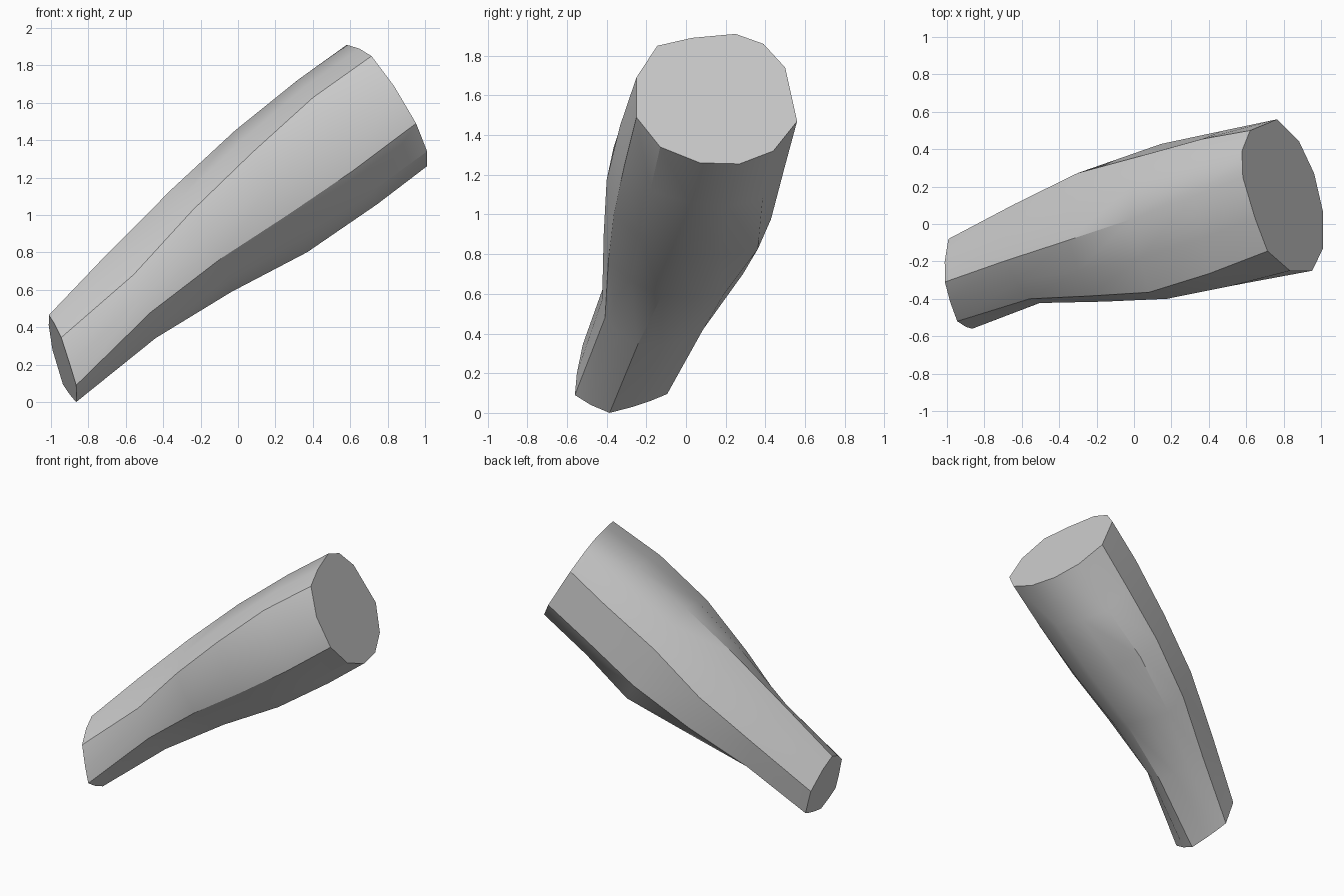
import bpy
import bmesh
import math
from mathutils import Vector

if "Cube" in bpy.data.objects:
    bpy.data.objects.remove(bpy.data.objects["Cube"], do_unlink=True)

SIDES = 12
STATIONS = 6

# Outlines of the two end cuts as (y, z) points, starting at the top edge
narrow_outline = [(-.31, .465), (-.2, .41), (-.08, .28), (-.095, .095),
                  (-.18, .06), (-.27, .03), (-.385, 0), (-.48, .04),
                  (-.56, .09), (-.55, .2), (-.52, .345), (-.42, .42)]
wide_outline = [(.25, 1.91), (.39, 1.86), (.5, 1.74), (.56, 1.47),
                (.44, 1.32), (.27, 1.255), (.07, 1.26), (-.13, 1.34),
                (-.25, 1.49), (-.25, 1.69), (-.145, 1.85), (.03, 1.89)]

# Bulge away from a straight taper, for every second edge line,
# at each of the four inner stations
bulge = [
    [(0, 0, .045), (.025, 0, .1), (.04, 0, .12), (.055, .01, .1)],
    [(.03, .07, .05), (.045, .12, .08), (.04, .09, .1), (.065, .07, .09)],
    [(.02, .03, .05), (.03, .12, .03), (.08, .17, .01), (.04, .07, .01)],
    [(.05, .05, .09), (.08, .08, .085), (.11, .07, .045), (.11, .04, .05)],
    [(.035, .09, .11), (.05, .045, .12), (.04, .01, .07), (.03, 0, .03)],
    [(.055, .045, .035), (.04, -.015, .08), (.03, -.07, .09), (.02, -.045, .08)],
]


def tilted_ring(outline, offset, slope_y, slope_z):
    """Lay a (y, z) outline on a tilted cutting plane."""
    return [Vector((offset + slope_y * y + slope_z * z, y, z)) for y, z in outline]


def bulge_at(side, station):
    """Bulge of one edge line, averaged from its neighbours when in between."""
    before = Vector(bulge[side // 2][station - 1])
    after = Vector(bulge[((side + 1) // 2) % len(bulge)][station - 1])
    return (before + after) / 2


def station_ring(start, end, station):
    """Cross-section at one station along the limb."""
    ring = []
    for side in range(SIDES):
        point = start[side].lerp(end[side], station / (STATIONS - 1))
        if 0 < station < STATIONS - 1:
            point += bulge_at(side, station)
        ring.append(point)
    return ring


def loft(name, rings, material):
    """Skin a stack of rings and close both ends."""
    bm = bmesh.new()
    loops = [[bm.verts.new(point) for point in ring] for ring in rings]
    for lower, upper in zip(loops, loops[1:]):
        for side in range(SIDES):
            following = (side + 1) % SIDES
            bm.faces.new((lower[side], lower[following], upper[following], upper[side]))
    bm.faces.new(loops[0])
    bm.faces.new(loops[-1])
    bmesh.ops.recalc_face_normals(bm, faces=bm.faces)
    mesh = bpy.data.meshes.new(name)
    bm.to_mesh(mesh)
    bm.free()
    mesh.materials.append(material)
    obj = bpy.data.objects.new(name, mesh)
    bpy.context.collection.objects.link(obj)
    return obj


# Plain grey surface
grey = bpy.data.materials.new("plain_grey")
grey.use_nodes = True
colour = (.6, .6, .6, 1)
grey.diffuse_color = colour
grey.node_tree.nodes["Principled BSDF"].inputs["Base Color"].default_value = colour

# Tapered limb section running from the low narrow cut to the high wide cut
narrow_end = tilted_ring(narrow_outline, -.923, -.15, -.29)
wide_end = tilted_ring(wide_outline, 1.77, -.245, -.59)
rings = [station_ring(narrow_end, wide_end, s) for s in range(STATIONS)]
limb = loft("limb_section", rings, grey)

# Smooth the sides while keeping the cuts and strong ridges crisp
bpy.ops.object.select_all(action="DESELECT")
limb.select_set(True)
bpy.context.view_layer.objects.active = limb
bpy.ops.object.shade_smooth_by_angle(angle=math.radians(30))
